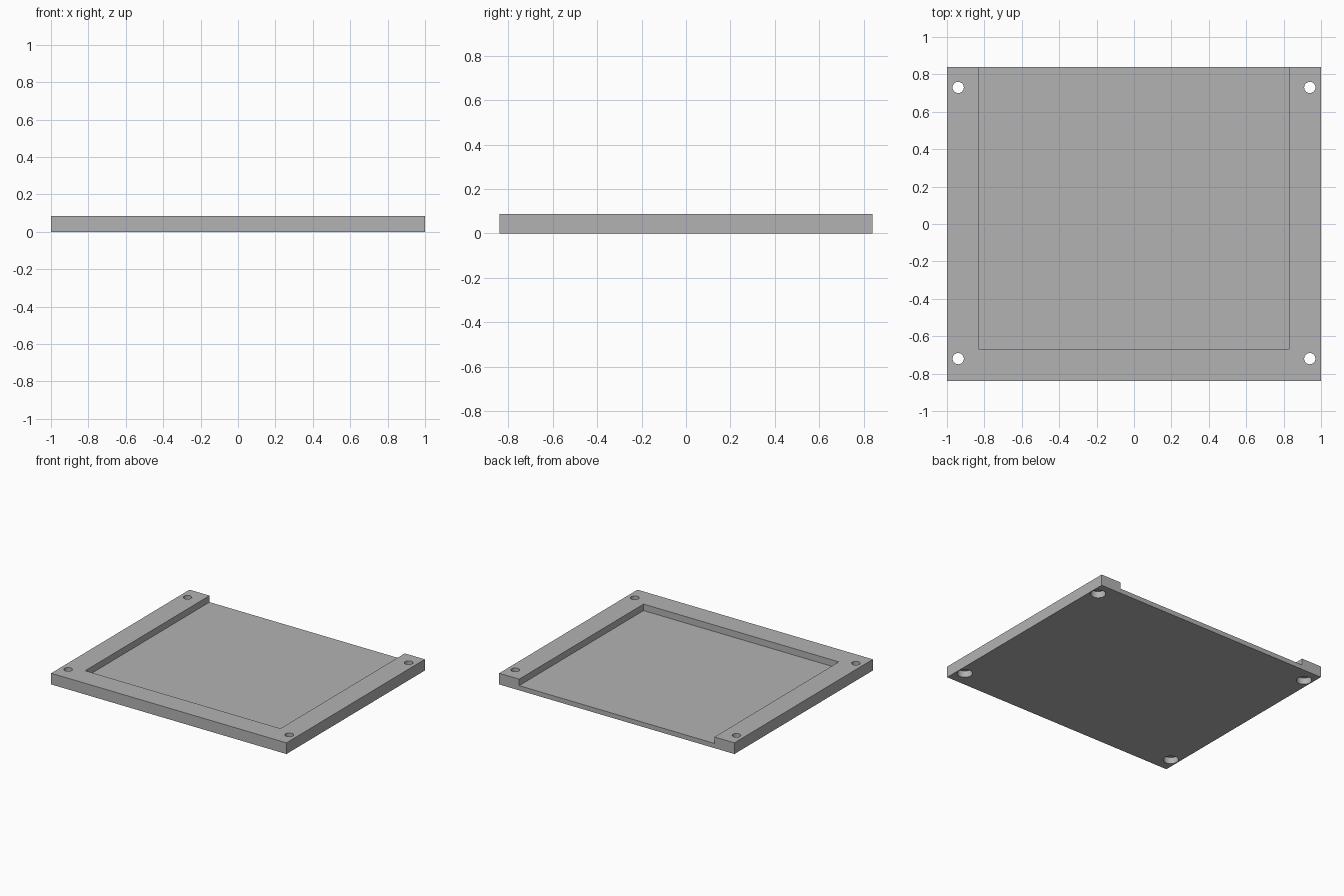
import bpy
import bmesh
from mathutils import Matrix

default = bpy.data.objects.get("Cube")
if default:
    bpy.data.objects.remove(default)

HX, HY, TOP, FLOOR = 1.0, 0.84, 0.086, 0.036
HOLE_R, BORE_R, BORE_TOP = 0.03, 0.053, 0.05

grey = bpy.data.materials.new("plain grey")
grey.use_nodes = True
colour = (0.45, 0.45, 0.45, 1)
grey.diffuse_color = colour
grey.node_tree.nodes["Principled BSDF"].inputs["Base Color"].default_value = colour


def make_object(name, bm):
    mesh = bpy.data.meshes.new(name)
    bm.to_mesh(mesh)
    bm.free()
    mesh.materials.append(grey)
    obj = bpy.data.objects.new(name, mesh)
    bpy.context.collection.objects.link(obj)
    return obj


def add_cylinder(bm, x, y, radius, low, high):
    bmesh.ops.create_cone(
        bm, cap_ends=True, segments=48, radius1=radius, radius2=radius,
        depth=high - low, matrix=Matrix.Translation((x, y, (low + high) / 2)))


# Tray: a U-shaped rim raised from the floor, open at the back
outline = [(-HX, -HY), (HX, -HY), (HX, HY), (0.83, HY),
           (0.83, -0.67), (-0.83, -0.67), (-0.83, HY), (-HX, HY)]
bm = bmesh.new()
low = [bm.verts.new((x, y, 0)) for x, y in outline]
mid = [bm.verts.new((x, y, FLOOR)) for x, y in outline]
high = [bm.verts.new((x, y, TOP)) for x, y in outline]
bm.faces.new([low[i] for i in (7, 2, 1, 0)])
bm.faces.new(high)
bm.faces.new(mid[3:7])
for a, b in ((0, 1), (1, 2), (7, 0)):
    bm.faces.new((low[a], low[b], high[b], high[a]))
for a in range(3, 6):
    bm.faces.new((mid[a], mid[a + 1], high[a + 1], high[a]))
# Back face with the open notch
bm.faces.new((low[2], low[7], high[7], high[6], mid[6], mid[3], high[3], high[2]))
bmesh.ops.delete(bm, geom=[v for v in bm.verts if not v.link_faces], context='VERTS')
bmesh.ops.recalc_face_normals(bm, faces=bm.faces)
tray = make_object("tray", bm)

# Screw holes: narrow through holes, wider recesses underneath
for name, radius, start, end in (("screw_hole_cutter", HOLE_R, -0.1, 0.2),
                                 ("head_recess_cutter", BORE_R, -0.1, BORE_TOP)):
    bm = bmesh.new()
    for x in (-0.94, 0.94):
        for y in (-0.72, 0.73):
            add_cylinder(bm, x, y, radius, start, end)
    cutter = make_object(name, bm)
    cutter.hide_render = True
    cutter.hide_viewport = True
    cut = tray.modifiers.new(name, 'BOOLEAN')
    cut.operation = 'DIFFERENCE'
    cut.solver = 'EXACT'
    cut.object = cutter

# Bake the cuts and smooth the round walls only
depsgraph = bpy.context.evaluated_depsgraph_get()
baked = bpy.data.meshes.new_from_object(tray.evaluated_get(depsgraph))
tray.modifiers.clear()
tray.data = baked
for obj in [o for o in bpy.data.objects if o.name.endswith("_cutter")]:
    bpy.data.objects.remove(obj)
bpy.ops.object.select_all(action='DESELECT')
tray.select_set(True)
bpy.context.view_layer.objects.active = tray
bpy.ops.object.shade_smooth_by_angle(angle=0.5)
